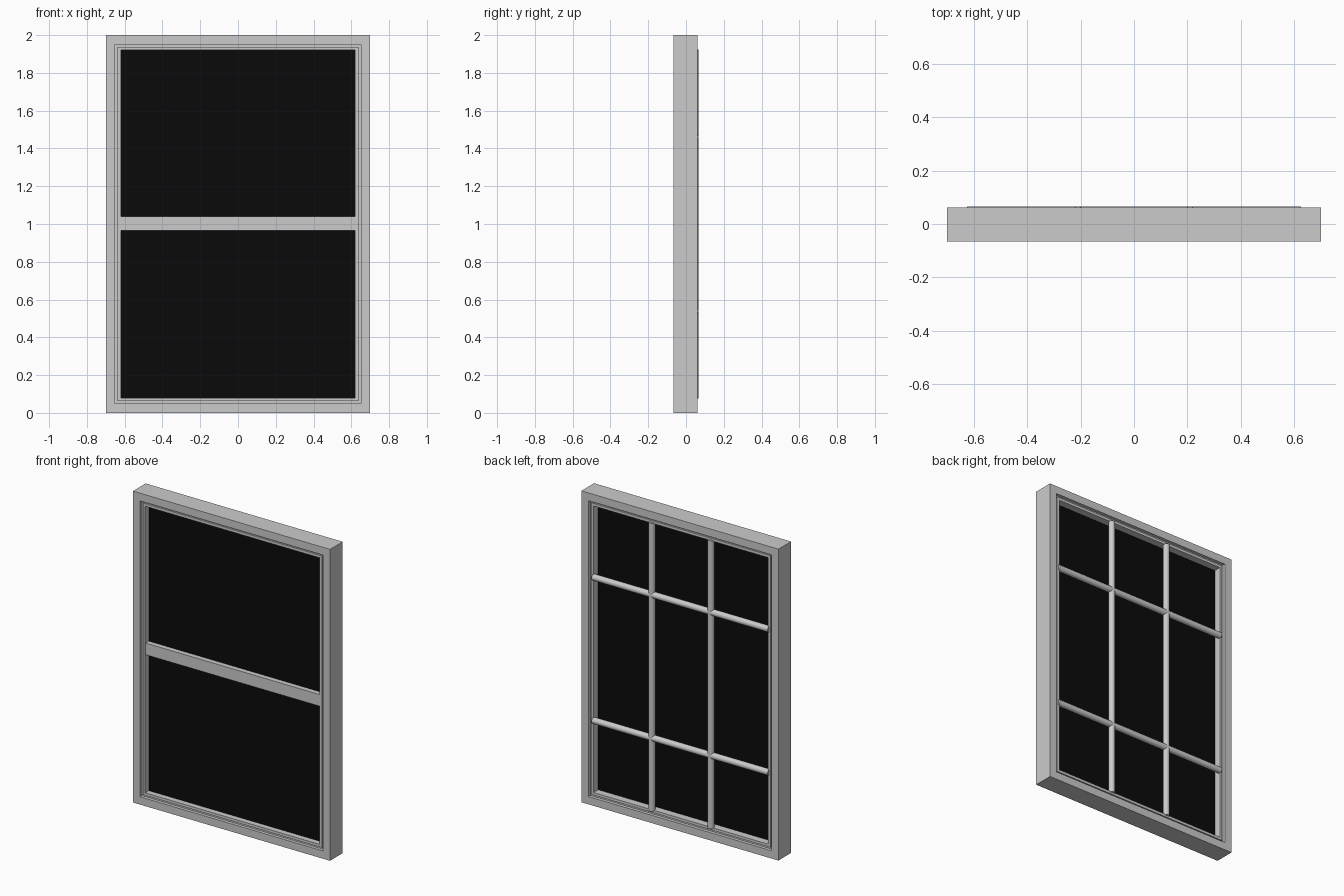
import bpy, bmesh
from math import pi
from mathutils import Matrix

if "Cube" in bpy.data.objects:
    bpy.data.objects.remove(bpy.data.objects["Cube"])


def finish(name, bm):
    bmesh.ops.recalc_face_normals(bm, faces=bm.faces)
    me = bpy.data.meshes.new(name)
    bm.to_mesh(me)
    bm.free()
    ob = bpy.data.objects.new(name, me)
    bpy.context.collection.objects.link(ob)
    return ob


def box(name, x0, x1, y0, y1, z0, z1):
    bm = bmesh.new()
    m = Matrix.Translation(((x0 + x1) / 2, (y0 + y1) / 2, (z0 + z1) / 2))
    m = m @ Matrix.Diagonal((x1 - x0, y1 - y0, z1 - z0, 1))
    bmesh.ops.create_cube(bm, size=1, matrix=m)
    return finish(name, bm)


def ring(name, profile):
    """Sweep a closed (inset, y) profile round the mitred window rectangle."""
    bm = bmesh.new()
    loops = []
    for sx, sz in ((-1, -1), (1, -1), (1, 1), (-1, 1)):
        loops.append([bm.verts.new((sx * (0.7 - d), y, 1 + sz * (1 - d)))
                      for d, y in profile])
    n = len(profile)
    for i in range(4):
        a, b = loops[i], loops[(i + 1) % 4]
        for j in range(n):
            k = (j + 1) % n
            bm.faces.new((a[j], a[k], b[k], b[j]))
    return finish(name, bm)


def bar(name, length, rot, loc):
    bm = bmesh.new()
    bmesh.ops.create_cone(bm, cap_ends=True, segments=24, radius1=0.02, radius2=0.02,
                          depth=length, matrix=Matrix.Translation(loc) @ rot)
    ob = finish(name, bm)
    bpy.context.view_layer.objects.active = ob
    ob.select_set(True)
    bpy.ops.object.shade_smooth_by_angle()
    ob.select_set(False)


# Outer frame and the stepped sash inside it
ring("outer_frame", [(0, -0.066), (0.05, -0.066), (0.05, 0.062), (0, 0.062)])
ring("sash_frame", [(0.05, -0.046), (0.063, -0.046), (0.063, -0.056), (0.08, -0.056),
                    (0.08, 0.052), (0.063, 0.052), (0.063, 0.042), (0.05, 0.042)])

# Dark glass pane
pane = box("glass_pane", -0.622, 0.622, -0.02, 0.005, 0.078, 1.922)
mat = bpy.data.materials.new("dark_glass")
mat.diffuse_color = (0.003, 0.003, 0.003, 1)
mat.use_nodes = True
mat.node_tree.nodes["Principled BSDF"].inputs["Base Color"].default_value = mat.diffuse_color
pane.data.materials.append(mat)

# Meeting rail on the front
box("meeting_rail", -0.622, 0.622, -0.052, -0.015, 0.965, 1.04)

# Round glazing bars on the back
for s, side in ((-1, "right"), (1, "left")):
    bar("vertical_bar_" + side, 1.85, Matrix.Identity(4), (s * 0.21, 0.046, 1))
for s, side in ((-1, "lower"), (1, "upper")):
    bar("horizontal_bar_" + side, 1.25, Matrix.Rotation(pi / 2, 4, 'Y'), (0, 0.046, 1 + s * 0.46))
